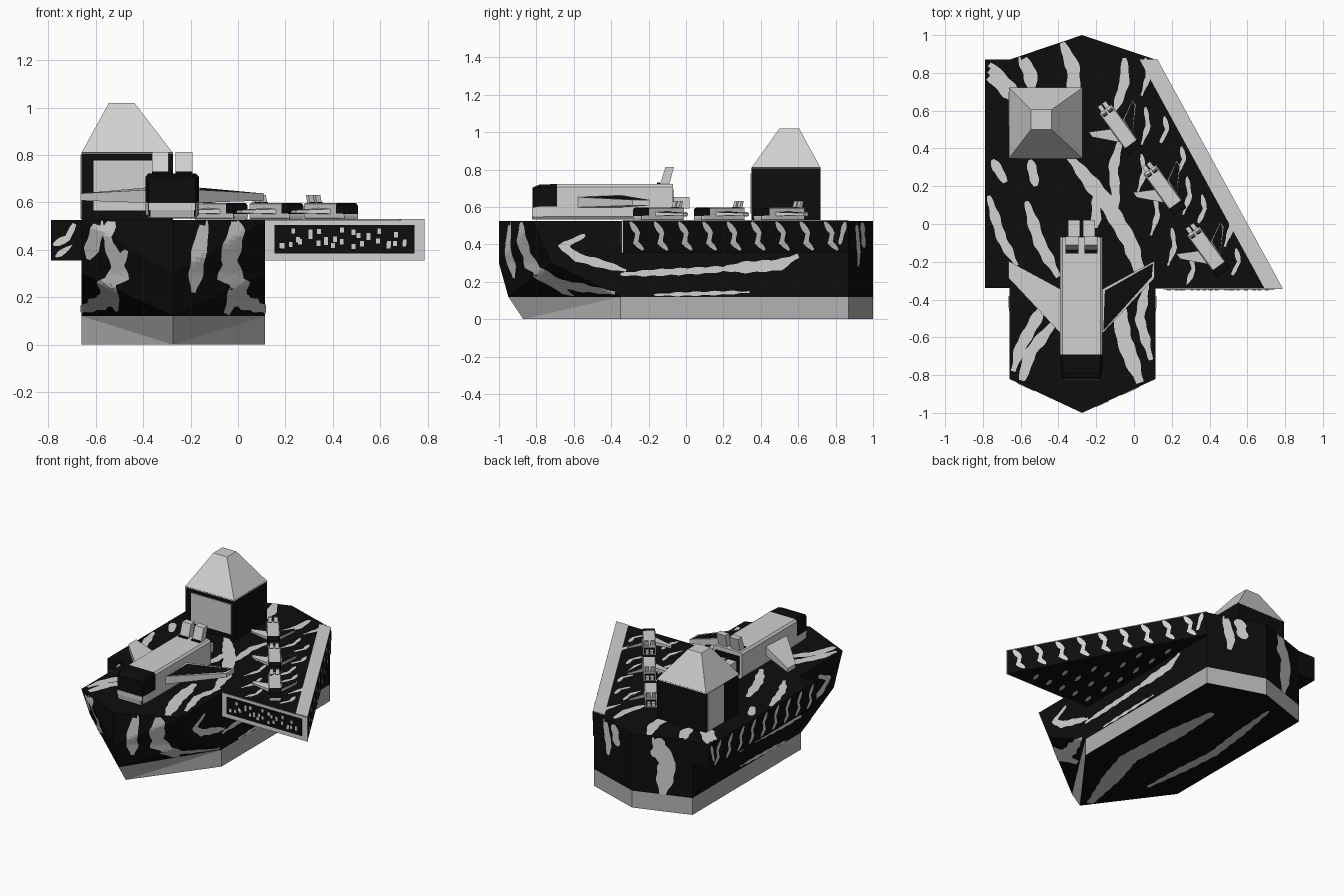
import bpy, bmesh, math, random
from mathutils import Vector, Matrix
from mathutils.bvhtree import BVHTree

if "Cube" in bpy.data.objects:
    bpy.data.objects.remove(bpy.data.objects["Cube"])

random.seed(4)

def material(name, v):
    m = bpy.data.materials.new(name)
    m.diffuse_color = (v, v, v, 1)
    m.use_nodes = True
    m.node_tree.nodes["Principled BSDF"].inputs["Base Color"].default_value = m.diffuse_color
    return m

BLACK, LIGHT, GREY = 0, 1, 2
MATS = [material("black", 0.004), material("light_grey", 0.64), material("hull_grey", 0.45)]

def finish(name, bm, mat=BLACK, rule=None, M=None):
    bm.normal_update()
    for f in bm.faces:
        f.material_index = rule(f.calc_center_median(), f.normal) if rule else mat
    if M:
        bm.transform(M)
    me = bpy.data.meshes.new(name)
    bm.to_mesh(me)
    bm.free()
    for m in MATS:
        me.materials.append(m)
    ob = bpy.data.objects.new(name, me)
    bpy.context.collection.objects.link(ob)
    return ob

def loft(rings):
    """Skin between rings of equal point count, with end caps."""
    bm = bmesh.new()
    vs = [[bm.verts.new(p) for p in r] for r in rings]
    n = len(rings[0])
    for a, b in zip(vs, vs[1:]):
        for i in range(n):
            j = (i + 1) % n
            bm.faces.new((a[i], a[j], b[j], b[i]))
    bm.faces.new(vs[0][::-1])
    bm.faces.new(vs[-1])
    bmesh.ops.recalc_face_normals(bm, faces=bm.faces)
    return bm

def prism(name, outline, z0, z1, mat=BLACK):
    return finish(name, loft([[(x, y, z) for x, y in outline] for z in (z0, z1)]), mat)

def box(name, x, y, z, mat=BLACK, M=None):
    rect = [(x[0], y[0]), (x[1], y[0]), (x[1], y[1]), (x[0], y[1])]
    return finish(name, loft([[(a, b, c) for a, b in rect] for c in z]), mat, M=M)

# ---- Hull: faceted rings, grey lower band, pointed bow and stern
XL, XC, XR, TOP, LOW = -0.66, -0.275, 0.115, 0.525, 0.355
def hull_ring(z, tip, shoulder):
    return [(XL, shoulder, z), (XC, tip, z), (XR, shoulder, z), (XR, 0.87, z), (XC, 1, z), (XL, 0.87, z)]
bm = loft([hull_ring(0, -0.87, -0.35), hull_ring(0.12, -0.95, -0.35),
           hull_ring(0.30, -1, -0.72), hull_ring(TOP, -1, -0.82)])
bmesh.ops.triangulate(bm, faces=bm.faces)
hull = finish("hull", bm, rule=lambda c, n: GREY if 0.001 < c.z < 0.12 else BLACK)

# ---- Overhanging flight decks
port = prism("left_deck", [(-0.79, -0.34), (XL, -0.34), (XL, 0.87), (-0.79, 0.87)], LOW, TOP)
star = prism("right_deck", [(XR, -0.34), (0.785, -0.34), (0.125, 0.87), (XR, 0.87)], LOW, TOP)
prism("deck_edge_line", [(0.69, -0.34), (0.787, -0.34), (0.125, 0.87), (0.03, 0.87)], TOP, TOP + 0.005, LIGHT)
box("deck_front_frame", (XR, 0.787), (-0.344, -0.338), (LOW, TOP), LIGHT)
box("deck_front_panel", (0.155, 0.745), (-0.348, -0.342), (0.385, 0.505))
for i in range(30):
    x, z = 0.18 + 0.55 * (i % 15) / 15 + random.uniform(-.01, .01), random.uniform(0.41, 0.49)
    box("panel_fleck", (x, x + 0.016), (-0.351, -0.346), (z - 0.011, z + 0.011), LIGHT)

# ---- Camouflage: ribbons projected from a view direction onto the ship
V, P = [], []
for ob in (hull, port, star):
    k = len(V)
    V += [v.co.copy() for v in ob.data.vertices]
    P += [[k + i for i in p.vertices] for p in ob.data.polygons]
tree = BVHTree.FromPolygons(V, P)
VIEWS = {
    "front": (lambda u, v: (u, -5, v), (0, 1, 0)), "back": (lambda u, v: (u, 5, v), (0, -1, 0)),
    "right": (lambda u, v: (5, u, v), (-1, 0, 0)), "left": (lambda u, v: (-5, u, v), (1, 0, 0)),
    "top": (lambda u, v: (u, v, 5), (0, 0, -1)), "bottom": (lambda u, v: (u, v, -5), (0, 0, 1))}

def ribbon(view, pts, w, wave=0.006):
    org, d = VIEWS[view]
    pts = [Vector(p) for p in pts]
    line = []
    for a, b in zip(pts, pts[1:]):
        n = max(2, int((b - a).length / 0.02))
        line += [a.lerp(b, i / n) for i in range(n)]
    line.append(pts[-1])
    bm = bmesh.new()
    rows, last = [], len(line) - 1
    for i, p in enumerate(line):
        t = (line[min(i + 2, last)] - line[max(i - 2, 0)]).normalized()
        side = Vector((-t.y, t.x))
        h = w / 2 * (0.35 + 0.65 * min(1, 4 * i / last, 4 * (last - i) / last)) + wave * math.sin(i * 1.3) / 2
        row = []
        for k in (-1, -0.33, 0.33, 1):
            q = p + side * h * k
            hit, nor, _, _ = tree.ray_cast(Vector(org(*q)), Vector(d))
            row.append(bm.verts.new(hit - Vector(d) * 0.001 + nor * 0.003) if hit else None)
        rows.append(row)
    for a, b in zip(rows, rows[1:]):
        for k in range(3):
            q = (a[k], a[k + 1], b[k + 1], b[k])
            if None not in q and all((q[j].co - q[j - 1].co).length < 0.09 for j in range(4)):
                f = bm.faces.new(q)
                f.normal_update()
                if f.normal.dot(Vector(d)) > 0:
                    f.normal_flip()
    finish("camouflage_stripe", bm, LIGHT)

# deck stripes
for w, pts in [
        (.09, [(-.83, .87), (-.72, .77), (-.60, .64)]), (.07, [(-.60, .89), (-.55, .8), (-.54, .70)]),
        (.07, [(-.38, .96), (-.32, .82), (-.32, .68), (-.36, .58)]), (.05, [(-.05, .88), (-.05, .75), (-.10, .6)]),
        (.05, [(-.07, .45), (-.11, .3), (-.09, .08)]), (.05, [(-.2, .16), (-.2, -.02)]),
        (.08, [(-.36, .38), (-.15, .12), (-.02, -.1), (.06, -.34)]), (.05, [(-.75, .34), (-.68, .22)]),
        (.05, [(-.55, .34), (-.52, .2)]), (.05, [(-.77, .15), (-.70, -.08), (-.62, -.22)]),
        (.06, [(-.57, .12), (-.5, -.1), (-.4, -.28)]), (.06, [(-.46, -.4), (-.6, -.65), (-.64, -.78)]),
        (.06, [(-.42, -.52), (-.55, -.68), (-.60, -.85)]), (.08, [(-.1, -.34), (-.05, -.62), (.04, -.86)]),
        (.05, [(.07, -.3), (.03, -.5), (.09, -.72)])]:
    ribbon("top", pts, w)
for x, y, l in [(.06, .52, .2), (.06, .78, .2), (.04, .27, .2), (.16, .5, .14), (.11, .05, .22), (.2, -.12, .2),
                (.28, .15, .2), (.25, .34, .14), (.36, .08, .15), (.5, -.02, .2), (.54, -.2, .14), (.3, -.24, .16)]:
    ribbon("top", [(x, y + l / 2), (x + .015, y), (x - .02, y - l / 2)], 0.025)
# side stripes, repeated on both flanks
for view in ("right", "left"):
    for w, pts in [(.045, [(-.88, .52), (-.84, .29), (-.67, .19), (-.38, .14)]),
                   (.045, [(-.54, .45), (-.66, .39), (-.58, .33), (-.32, .26)]),
                   (.035, [(-.35, .24), (.07, .26), (.3, .275)]), (.06, [(.2, .27), (.5, .29), (.6, .34)]),
                   (.02, [(-.17, .13), (.34, .145)]), (.025, [(.85, .52), (.82, .40)]),
                   (.025, [(.94, .52), (.95, .38)])]:
        ribbon(view, pts, w)
    for i in range(9):
        y = -0.28 + 0.13 * i
        ribbon(view, [(y - .02, .52), (y + .02, .46), (y + .01, .41), (y + .05, .37)], 0.03)
# bow, stern and underside stripes
for view, w, pts in [
        ("front", .06, [(-.14, .525), (-.17, .37), (-.19, .22)]), ("front", .07, [(-.01, .525), (-.04, .36), (.0, .24), (-.05, .13)]),
        ("front", .05, [(-.47, .4), (-.54, .26), (-.51, .14)]), ("front", .06, [(-.58, .525), (-.63, .36)]),
        ("front", .03, [(-.78, .42), (-.72, .45), (-.69, .51)]), ("front", .02, [(-.77, .37), (-.70, .42)]),
        ("back", .11, [(-.42, .525), (-.5, .35), (-.47, .12)]), ("back", .06, [(.0, .525), (-.04, .35), (-.03, .28)]),
        ("bottom", .12, [(-.3, -.8), (-.12, -.2), (-.16, .6)]), ("bottom", .06, [(-.45, -.4), (-.5, .2), (-.42, .85)])]:
    ribbon(view, pts, w)
for i in range(5):
    for j in range(7):
        x, y = 0.17 + 0.11 * i, -0.28 + 0.16 * j
        if x < 0.55 - 0.55 * (y + 0.1):
            ribbon("bottom", [(x, y), (x + .02, y + .07)], 0.025, 0)

# ---- Control tower with truncated pyramid roof
def rect(x0, x1, y0, y1, z):
    return [(x0, y0, z), (x1, y0, z), (x1, y1, z), (x0, y1, z)]
box("tower", (-.66, -.275), (.35, .72), (TOP, .81))
finish("tower_roof", loft([rect(-.663, -.272, .347, .722, .805), rect(-.545, -.437, .5, .605, 1.02)]), LIGHT)
box("tower_front_panel", (-.61, -.295), (.344, .352), (.565, .778), LIGHT)
box("tower_side_panel", (-.665, -.658), (.52, .70), (.53, .8), LIGHT)

# ---- Winged shuttles: local frame centred on the fuselage, nose to -y
def shuttle(name, x, y, angle, s):
    M = Matrix.Translation((x, y, TOP + 0.008 * s)) @ Matrix.Rotation(math.radians(angle), 4, 'Z') @ Matrix.Scale(s, 4)
    half = [(.1, 0), (.1125, .015), (.1125, .07), (.1125, .175), (.1, .19)]
    prof = half + [(-a, b) for a, b in reversed(half)]
    rings = [[(a * k, yy, b * h) for a, b in prof]
             for yy, k, h in [(.33, 1, 1), (-.29, 1, 1), (-.385, .97, .98), (-.42, .88, .9)]]
    finish(name + "_body", loft(rings), M=M,
           rule=lambda c, n: BLACK if c.y < -.29 and c.z > .065 and n.z > -.5 else LIGHT)
    box(name + "_nose_stripe", (-.097, .097), (-.424, -.41), (.035, .065), LIGHT, M)
    box(name + "_nose_chin", (-.092, .092), (-.423, -.41), (.004, .035), GREY, M)
    box(name + "_rear_panel", (-.095, .095), (.325, .334), (.03, .16), BLACK, M)
    for sx in (-1, 1):
        # swept wing with inset upper panel (dark on the right)
        bm = loft([[(sx * .11, .055, .065), (sx * .11, -.18, .065), (sx * .11, -.18, .12), (sx * .11, .055, .13)],
                   [(sx * .387, .205, .075), (sx * .387, .115, .075), (sx * .387, .115, .105), (sx * .387, .205, .105)]])
        bm.normal_update()
        top = [f for f in bm.faces if f.normal.z > 0.7]
        bmesh.ops.inset_individual(bm, faces=top, thickness=0.016)
        ids = {tuple(round(c, 4) for c in f.calc_center_median()) for f in top}
        finish(name + "_wing", bm, M=M, rule=lambda c, n: BLACK if sx > 0 and
               tuple(round(v, 4) for v in c) in ids else LIGHT)
        # tail fin leaning back and engine block
        a, b = sx * .05 - .035, sx * .05 + .035
        finish(name + "_fin", loft([rect(a, b, .26, .31, .185), rect(a, b, .29, .335, .28)]), LIGHT, M=M)
        box(name + "_fin_base", (a, b), (.245, .262), (.188, .197), BLACK, M)
        box(name + "_engine", (sx * .04 - .032, sx * .04 + .032), (.33, .42), (.06, .12), LIGHT, M)

shuttle("large_shuttle", -.278, -.4, 0, 1)
for i, (x, y) in enumerate([(-.08, .51), (.155, .19), (.385, -.135)]):
    shuttle("small_shuttle_%d" % (i + 1), x, y, 36, 0.37)
